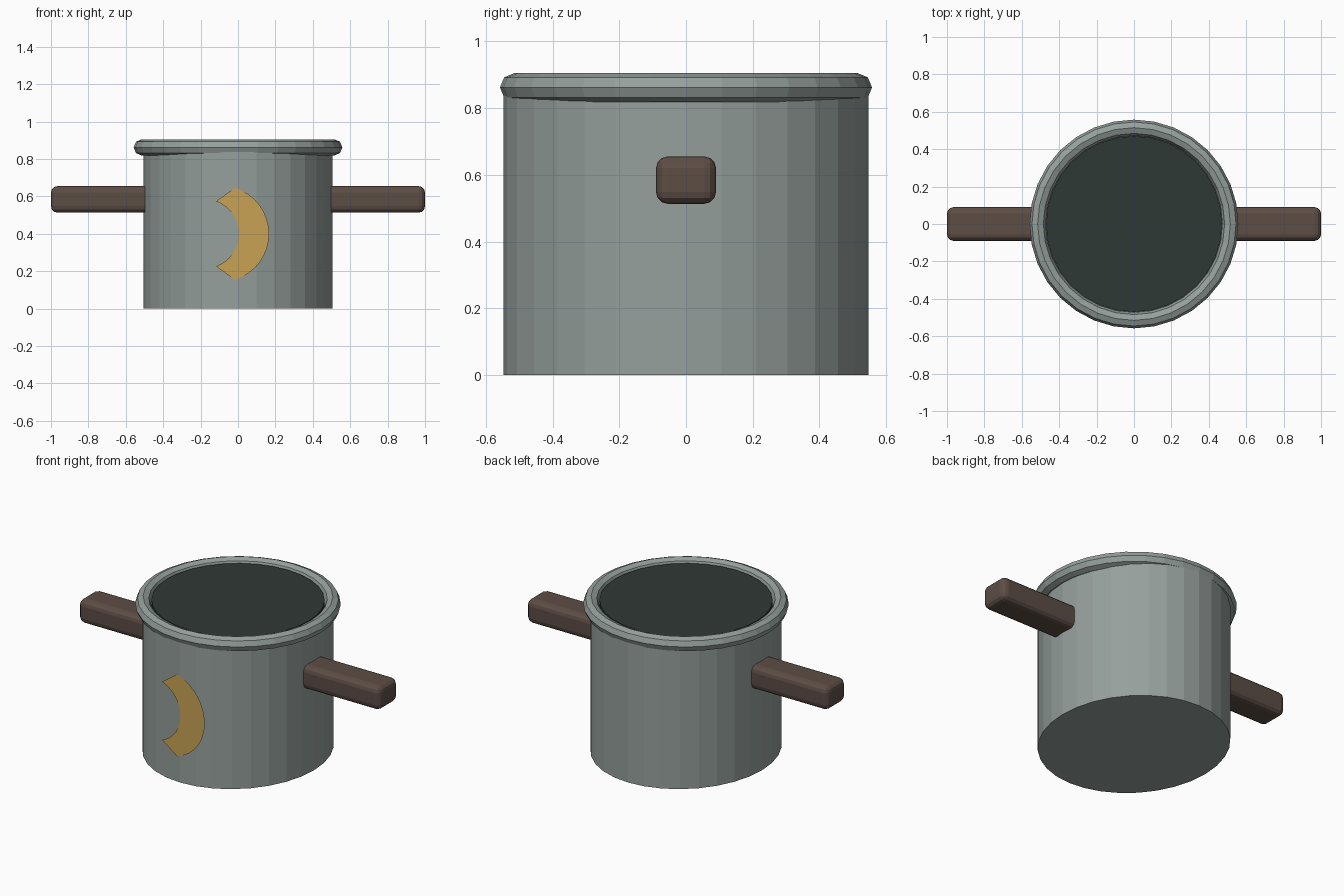
import bpy, bmesh
from math import cos, sin, asin, radians

if "Cube" in bpy.data.objects:
    bpy.data.objects.remove(bpy.data.objects["Cube"])


def paint(obj, name, rgb):
    mat = bpy.data.materials.get(name) or bpy.data.materials.new(name)
    mat.diffuse_color = (*rgb, 1)
    mat.use_nodes = True
    mat.node_tree.nodes["Principled BSDF"].inputs["Base Color"].default_value = mat.diffuse_color
    obj.data.materials.append(mat)


def finish(name, mat, rgb):
    obj = bpy.context.object
    obj.name = name
    paint(obj, mat, rgb)
    return obj


METAL = ("metal", (0.30, 0.35, 0.33))
WOOD = ("wood", (0.11, 0.075, 0.06))

# Pot body: straight wall, slightly oval in plan
bpy.ops.mesh.primitive_cylinder_add(vertices=32, radius=1, depth=0.85, location=(0, 0, 0.425))
body = finish("pot_body", *METAL)
body.scale = (0.505, 0.548, 1)

# Rolled rim
bpy.ops.mesh.primitive_torus_add(major_segments=32, minor_segments=8, major_radius=0.515,
                                 minor_radius=0.043, location=(0, 0, 0.862))
finish("rim", *METAL)

# Dark contents just below the rim
bpy.ops.mesh.primitive_cylinder_add(vertices=32, radius=0.47, depth=0.04, location=(0, 0, 0.865))
finish("contents", "dark", (0.028, 0.04, 0.037))

# Two side handles
for side, label in ((-1, "left"), (1, "right")):
    bpy.ops.mesh.primitive_cube_add(size=1, location=(side * 0.73, 0, 0.584))
    handle = finish(label + "_handle", *WOOD)
    handle.scale = (0.54, 0.18, 0.142)
    bpy.ops.object.transform_apply(location=False, rotation=False, scale=True)
    bevel = handle.modifiers.new("rounded_edges", 'BEVEL')
    bevel.width = 0.035
    bevel.segments = 3


# Crescent emblem: thin sheet between two arcs on the front
def arc(cx, r, half_height, steps=16):
    a = asin(half_height / r)
    return [(cx + r * cos(a - 2 * a * i / steps), -0.552,
             0.4 + r * sin(a - 2 * a * i / steps)) for i in range(steps + 1)]


bm = bmesh.new()
outer = [bm.verts.new(p) for p in arc(-0.091, 0.257, 0.246)]
inner = [bm.verts.new(p) for p in arc(-0.18, 0.185, 0.174)]
for i in range(len(outer) - 1):
    bm.faces.new((inner[i], inner[i + 1], outer[i + 1], outer[i]))
mesh = bpy.data.meshes.new("crescent_emblem")
bm.to_mesh(mesh)
bm.free()
moon = bpy.data.objects.new("crescent_emblem", mesh)
bpy.context.collection.objects.link(moon)
paint(moon, "gold", (0.58, 0.36, 0.09))
